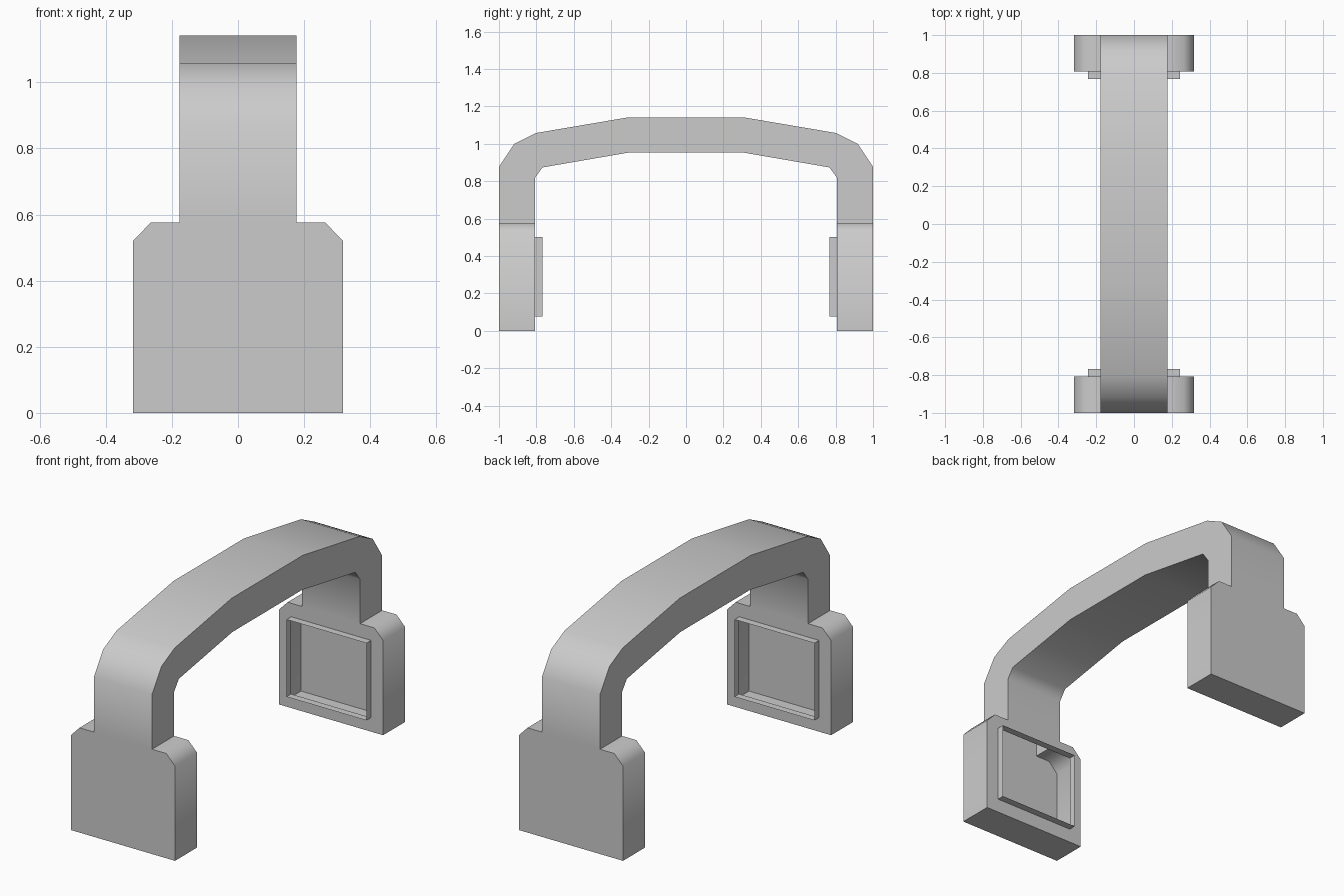
import bpy, bmesh, math

if "Cube" in bpy.data.objects:
    bpy.data.objects.remove(bpy.data.objects["Cube"])

BAND_X = 0.177     # half width of the band
STEP_Z = 0.576     # height where the band meets the cups
OUT_Y, IN_Y, RIM_Y = 1.0, 0.808, 0.768


def finish(name, bm):
    bmesh.ops.recalc_face_normals(bm, faces=bm.faces[:])
    mesh = bpy.data.meshes.new(name)
    bm.to_mesh(mesh)
    bm.free()
    obj = bpy.data.objects.new(name, mesh)
    bpy.context.collection.objects.link(obj)
    bpy.ops.object.select_all(action='DESELECT')
    obj.select_set(True)
    bpy.context.view_layer.objects.active = obj
    bpy.ops.object.shade_smooth_by_angle(angle=math.radians(50))
    return obj


def mirrored(half):
    return half + [(-y, z) for y, z in reversed(half)]


# Band: hollow rectangular tube, open at both ends into the cups
outer = mirrored([(OUT_Y, STEP_Z), (OUT_Y, 0.877), (0.918, 1.0), (0.802, 1.058), (0.307, 1.142)])
inner = mirrored([(IN_Y, STEP_Z), (IN_Y, 0.818), (0.767, 0.874), (0.767, 0.874), (0.303, 0.954)])
bm = bmesh.new()
rings = []
for (yo, zo), (yi, zi) in zip(outer, inner):
    rings.append([bm.verts.new(p) for p in (
        (-BAND_X, yo, zo), (BAND_X, yo, zo), (BAND_X, yi, zi), (-BAND_X, yi, zi))])
for a, b in zip(rings, rings[1:]):
    for i in range(4):
        j = (i + 1) % 4
        bm.faces.new((a[i], a[j], b[j], b[i]))
bmesh.ops.remove_doubles(bm, verts=bm.verts[:], dist=1e-5)
finish("band", bm)

# Cups: hollow chamfered shells with a thin square rim around an inner opening
right = [(0.317, 0), (0.317, 0.521), (0.264, STEP_Z), (BAND_X, STEP_Z)]
outline = right + [(-x, z) for x, z in reversed(right)]
hole = [(0.243, 0.077), (0.243, 0.502), (-0.243, 0.502), (-0.243, 0.077)]
for name, s in (("front_cup", -1), ("back_cup", 1)):
    bm = bmesh.new()

    def loop(points, y):
        return [bm.verts.new((x, s * y, z)) for x, z in points]

    back, face = loop(outline, OUT_Y), loop(outline, IN_Y)
    seat, lip = loop(hole, IN_Y), loop(hole, RIM_Y)
    # outer plate
    bm.faces.new(back)
    # side walls, leaving the band opening free
    for i in range(8):
        j = (i + 1) % 8
        if i != 3:
            bm.faces.new((back[i], back[j], face[j], face[i]))
    # inner plate around the opening
    bm.faces.new((face[0], face[1], seat[1], seat[0]))
    bm.faces.new(face[1:7] + [seat[2], seat[1]])
    bm.faces.new((face[6], face[7], seat[3], seat[2]))
    bm.faces.new((face[7], face[0], seat[0], seat[3]))
    # raised rim
    for i in range(4):
        j = (i + 1) % 4
        bm.faces.new((seat[i], seat[j], lip[j], lip[i]))
    finish(name, bm)
